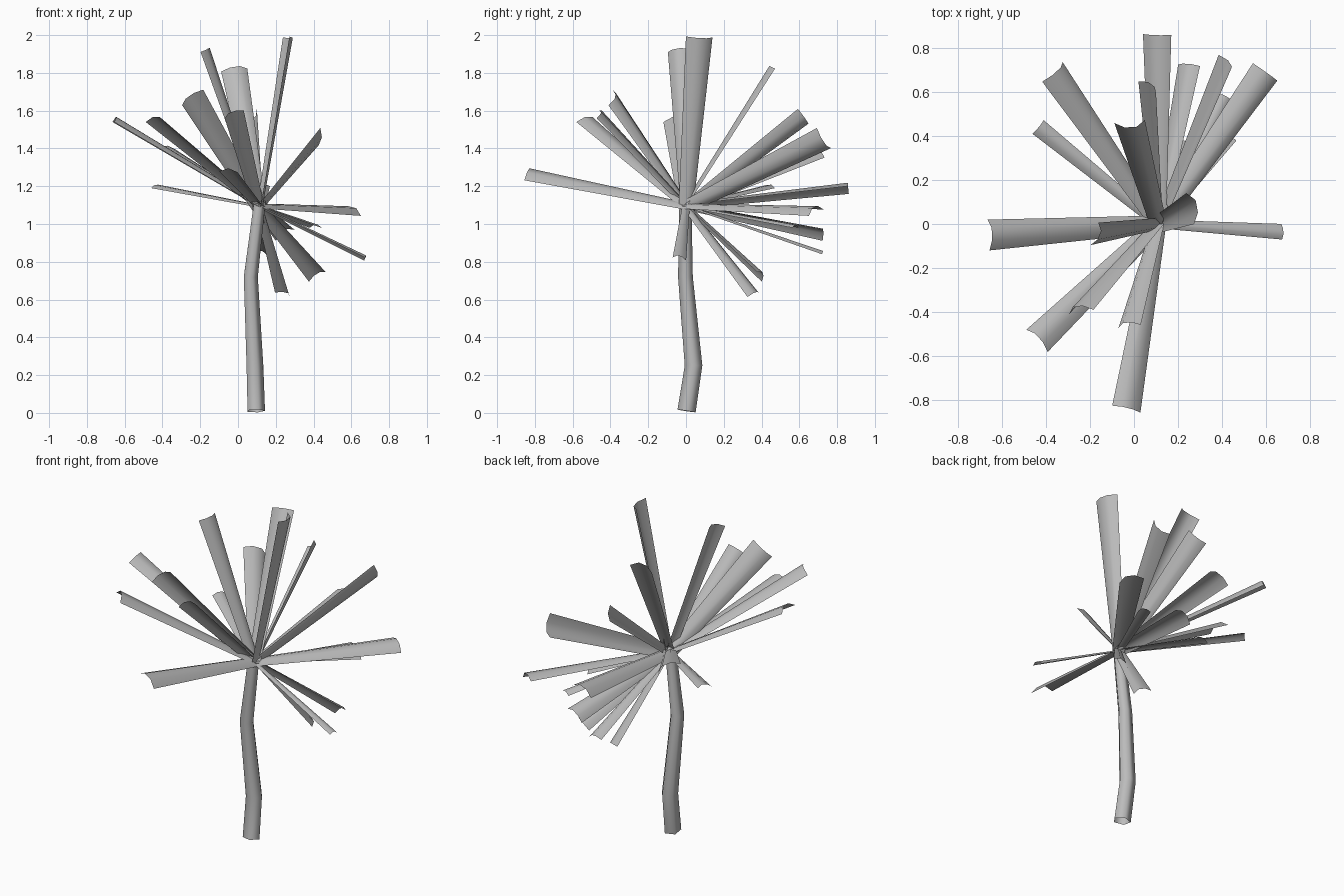
import bpy, bmesh, math
from mathutils import Vector

if "Cube" in bpy.data.objects:
    bpy.data.objects.remove(bpy.data.objects["Cube"])

UP = Vector((0, 0, 1))
CROWN = Vector((0.11, 0.0, 1.09))


def make_material(name, colour):
    mat = bpy.data.materials.new(name)
    mat.use_nodes = True
    mat.diffuse_color = colour
    mat.node_tree.nodes["Principled BSDF"].inputs["Base Color"].default_value = colour
    return mat


grey = make_material("plain grey", (0.5, 0.5, 0.5, 1))


def loft(name, rings, closed):
    """Skin quads between successive rings of points."""
    bm = bmesh.new()
    rows = [[bm.verts.new(p) for p in ring] for ring in rings]
    for a, b in zip(rows, rows[1:]):
        n = len(a)
        for i in range(n if closed else n - 1):
            j = (i + 1) % n
            bm.faces.new((a[i], a[j], b[j], b[i]))
    mesh = bpy.data.meshes.new(name)
    bm.to_mesh(mesh)
    bm.free()
    obj = bpy.data.objects.new(name, mesh)
    bpy.context.collection.objects.link(obj)
    mesh.materials.append(grey)
    mesh.shade_smooth()
    return obj


# Crooked trunk: an open five-sided tube through bend points with radii
bends = [((0.092, 0.003, 0.01), 0.051), ((0.085, 0.04, 0.25), 0.049),
         ((0.064, -0.003, 0.72), 0.041), ((0.11, -0.003, 1.1), 0.034)]
rings = []
for k, (centre, radius) in enumerate(bends):
    before = Vector(bends[max(k - 1, 0)][0])
    after = Vector(bends[min(k + 1, len(bends) - 1)][0])
    axis = (after - before).normalized()
    side = Vector((0, 1, 0)).cross(axis).normalized()
    front = axis.cross(side)
    rings.append([Vector(centre) + radius * (side * math.cos(t) + front * math.sin(t))
                  for t in (math.tau * i / 5 for i in range(5))])
loft("trunk", rings, True)

# Fronds: tip x, y, z, tip width, roll in degrees (over 180 arches downward)
fronds = [
    # upright
    (0.255, 0.07, 1.99, 0.145, 192), (-0.18, -0.045, 1.92, 0.11, 30),
    (-0.02, 0.465, 1.815, 0.14, 12),
    # front
    (-0.24, -0.4, 1.67, 0.14, -60), (-0.02, -0.465, 1.58, 0.11, -32),
    (-0.66, -0.05, 1.54, 0.14, 0), (-0.44, -0.53, 1.54, 0.14, 0),
    (-0.035, -0.84, 1.255, 0.14, 20),
    # back
    (-0.37, 0.69, 1.38, 0.14, -25), (-0.435, 0.44, 1.19, 0.08, 0),
    (0.105, 0.86, 1.18, 0.135, 18), (0.06, 0.62, 1.57, 0.125, 233),
    (0.41, 0.73, 1.455, 0.14, 237), (0.41, 0.58, 0.98, 0.07, 0),
    (0.25, 0.72, 0.94, 0.115, 31), (0.595, 0.69, 1.06, 0.14, -14),
    # drooping
    (0.42, 0.39, 0.72, 0.105, 37), (0.67, -0.035, 0.815, 0.073, 15),
    (0.235, 0.355, 0.625, 0.1, -22), (0.11, 0.72, 0.84, 0.08, 0),
]
# Arched cross-section, in fractions of the width
arch = [(-0.5, 0.0), (-0.17, 0.21), (0.22, 0.23), (0.5, 0.0)]

for k, (x, y, z, width, roll) in enumerate(fronds):
    tip = Vector((x, y, z))
    along = (tip - CROWN).normalized()
    level = along.cross(UP).normalized()
    raised = level.cross(along)
    r = math.radians(roll)
    across = level * math.cos(r) + raised * math.sin(r)
    normal = across.cross(along)
    rings = [[centre + w * (across * u + normal * v) for u, v in arch]
             for centre, w in ((CROWN, width * 0.55), (tip, width))]
    loft(f"frond_{k + 1}", rings, False)
